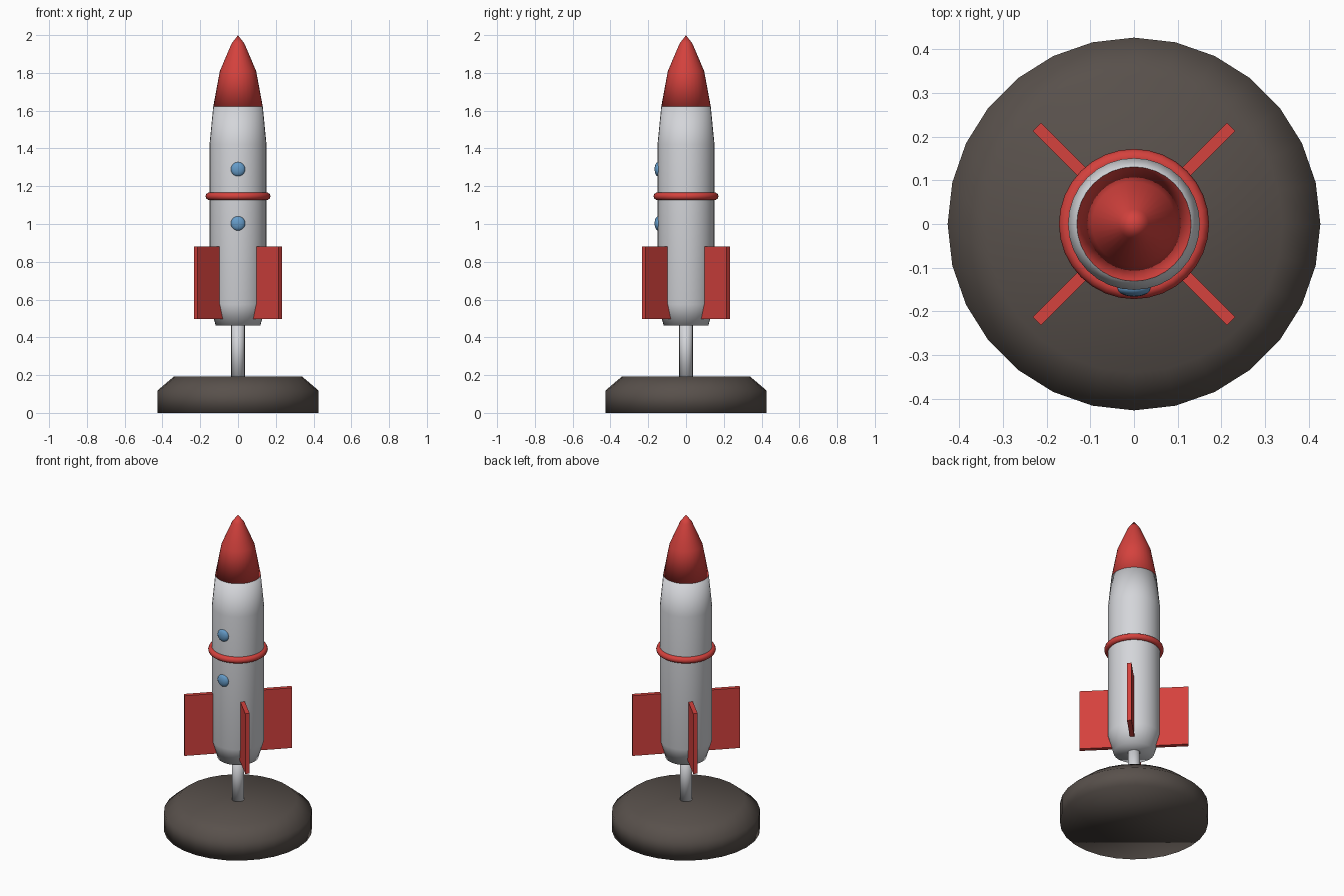
import bpy, bmesh, math
from mathutils import Matrix

if "Cube" in bpy.data.objects:
    bpy.data.objects.remove(bpy.data.objects["Cube"])


def mat(name, col):
    m = bpy.data.materials.new(name)
    m.diffuse_color = (*col, 1)
    m.use_nodes = True
    m.node_tree.nodes["Principled BSDF"].inputs["Base Color"].default_value = m.diffuse_color
    return m


RED = mat("red paint", (0.66, 0.054, 0.047))
GREY = mat("light grey", (0.66, 0.67, 0.70))
BLUE = mat("window blue", (0.13, 0.33, 0.58))
STONE = mat("dark stand", (0.098, 0.081, 0.071))


def finish(name, bm, material, smooth=True):
    bmesh.ops.recalc_face_normals(bm, faces=bm.faces)
    me = bpy.data.meshes.new(name)
    bm.to_mesh(me)
    bm.free()
    me.materials.append(material)
    for p in me.polygons:
        p.use_smooth = smooth
    ob = bpy.data.objects.new(name, me)
    bpy.context.collection.objects.link(ob)
    return ob


def lathe(name, profile, sides, material):
    """Closed solid of revolution from (radius, z) points; radius 0 is a tip."""
    bm = bmesh.new()
    rings = []
    for r, z in profile:
        n = sides if r > 0 else 1
        rings.append([bm.verts.new((r * math.cos(2 * math.pi * i / sides),
                                    r * math.sin(2 * math.pi * i / sides), z))
                      for i in range(n)])
    for a, b in zip(rings, rings[1:]):
        for i in range(sides):
            j = (i + 1) % sides
            if len(b) == 1:
                bm.faces.new((a[i], a[j], b[0]))
            else:
                bm.faces.new((a[i], a[j], b[j], b[i]))
    for ring in (rings[0], rings[-1]):
        if len(ring) > 1:
            bm.faces.new(ring)
    return finish(name, bm, material)


# Stand and support rod
lathe("stand", [(0.427, 0), (0.427, 0.118), (0.34, 0.192)], 28, STONE)
lathe("support_rod", [(0.036, 0.17), (0.036, 0.5)], 16, GREY)

# Hull and nose cone
lathe("hull", [(0.118, 0.463), (0.151, 0.575), (0.151, 1.42), (0.131, 1.622)], 32, GREY)
lathe("nose_cone", [(0.131, 1.622), (0.096, 1.81), (0.034, 1.955), (0, 2.0)], 32, RED)

# Band around the hull
bpy.ops.mesh.primitive_torus_add(major_segments=32, minor_segments=10,
                                 major_radius=0.152, minor_radius=0.02,
                                 location=(0, 0, 1.147))
band = bpy.context.object
band.name = "band"
band.data.materials.append(RED)
bpy.ops.object.shade_smooth()

# Domed windows on the front
for name, z in (("lower_window", 1.003), ("upper_window", 1.29)):
    bm = bmesh.new()
    bmesh.ops.create_uvsphere(
        bm, u_segments=20, v_segments=10, radius=0.038,
        matrix=Matrix.Translation((0, -0.148, z)) @ Matrix.Diagonal((1, 0.48, 1, 1)))
    finish(name, bm, BLUE)

# Four diagonal fins
R_IN, R_OUT, Z0, Z1, THICK = 0.1, 0.315, 0.498, 0.88, 0.026
for k in range(4):
    bm = bmesh.new()
    bmesh.ops.create_cube(
        bm, size=1,
        matrix=Matrix.Rotation(math.radians(45 + 90 * k), 4, 'Z')
        @ Matrix.Translation(((R_IN + R_OUT) / 2, 0, (Z0 + Z1) / 2))
        @ Matrix.Diagonal((R_OUT - R_IN, THICK, Z1 - Z0, 1)))
    finish(f"fin_{k + 1}", bm, RED, smooth=False)
